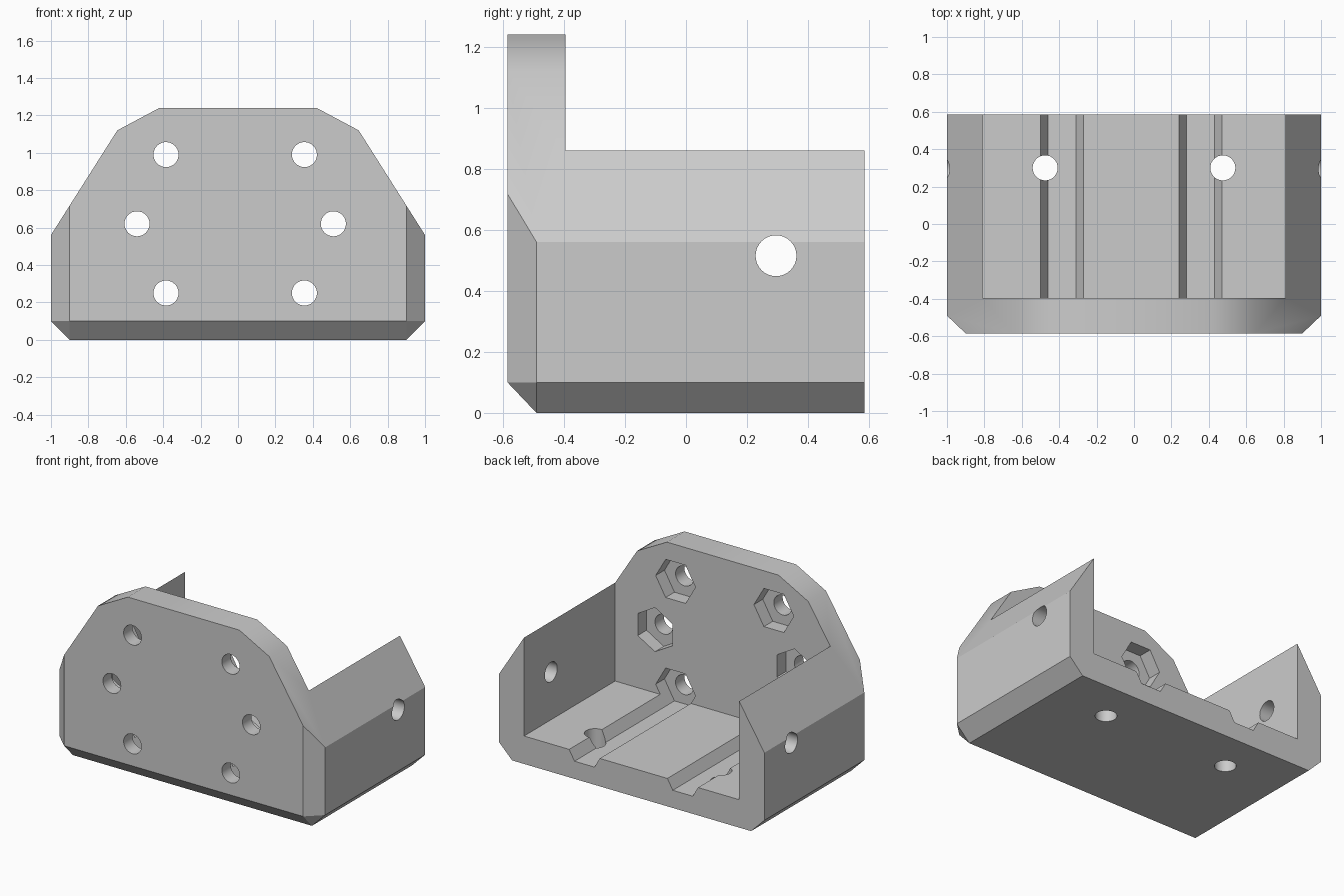
import bpy, bmesh, math
from mathutils import Matrix, Vector

if "Cube" in bpy.data.objects:
    bpy.data.objects.remove(bpy.data.objects["Cube"])

FRONT, BACK = -0.585, 0.585      # outer y limits
WALL_Y, POCKET_Y = -0.395, -0.49  # inner face of front wall, nut pocket floor
FLOOR, INNER_X, R = 0.19, 0.81, 0.067


def finish(name, bm):
    bmesh.ops.recalc_face_normals(bm, faces=bm.faces)
    mesh = bpy.data.meshes.new(name)
    bm.to_mesh(mesh)
    bm.free()
    ob = bpy.data.objects.new(name, mesh)
    bpy.context.collection.objects.link(ob)
    return ob


def prism(name, centre, axis, radius, length, sides, spin=0.0):
    """Closed prism along an axis, used as a cutter."""
    bm = bmesh.new()
    turn = Vector((0, 0, 1)).rotation_difference(Vector(axis)).to_matrix().to_4x4()
    mat = Matrix.Translation(centre) @ turn @ Matrix.Rotation(spin, 4, 'Z')
    bmesh.ops.create_cone(bm, cap_ends=True, segments=sides, radius1=radius,
                          radius2=radius, depth=length, matrix=mat)
    return finish(name, bm)


# Outer body: convex block with chamfered base, front corners and sloped top
slope_z = 0.56 + 0.1 * (1.12 - 0.56) / (1 - 0.645)
top = [(0.645, 1.12), (0.42, 1.24)]
sections = {
    BACK: [(0.9, 0), (1, 0.1), (1, 0.56)] + top,
    -0.49: [(0.9, 0), (1, 0.1), (1, 0.56)],
    FRONT: [(0.9, 0.1), (0.9, slope_z)] + top,
}
bm = bmesh.new()
for y, pts in sections.items():
    for x, z in pts:
        for s in (-1, 1):
            bm.verts.new((s * x, y, z))
bmesh.ops.convex_hull(bm, input=bm.verts)
bmesh.ops.dissolve_limit(bm, angle_limit=math.radians(1), verts=bm.verts, edges=bm.edges)
body = finish("mount_bracket", bm)

# Open tray behind the front wall
bm = bmesh.new()
size = Vector((2 * INNER_X, 1.4, 1.4))
mat = Matrix.Translation((0, WALL_Y + 0.7, FLOOR + 0.7)) @ Matrix.Diagonal(size).to_4x4()
bmesh.ops.create_cube(bm, size=1, matrix=mat)
cutters = [finish("tray_cutter", bm)]

# Six bolt holes with hexagonal nut pockets; the lower pockets run on as floor grooves
for x, z in [(-0.385, 0.99), (0.355, 0.99), (-0.54, 0.62), (0.51, 0.62),
             (-0.385, 0.25), (0.355, 0.25)]:
    cutters.append(prism("bolt_hole_cutter", (x, -0.5, z), (0, 1, 0), R, 0.6, 32))
    end = 0.8 if z < 0.3 else -0.2
    spin = 0 if z == 0.62 else math.pi / 6
    cutters.append(prism("nut_pocket_cutter", (x, (POCKET_Y + end) / 2, z), (0, 1, 0),
                         0.15, end - POCKET_Y, 6, spin))

# Side wall holes and floor holes
cutters.append(prism("side_hole_cutter", (0, 0.295, 0.515), (1, 0, 0), R, 2.4, 32))
for s in (-1, 1):
    cutters.append(prism("floor_hole_cutter", (s * 0.475, 0.3, 0.1), (0, 0, 1), R, 0.6, 32))

# Cut everything, then bake the result and drop the cutters
for c in cutters:
    mod = body.modifiers.new(c.name, 'BOOLEAN')
    mod.operation, mod.solver, mod.object = 'DIFFERENCE', 'EXACT', c
baked = bpy.data.meshes.new_from_object(body.evaluated_get(bpy.context.evaluated_depsgraph_get()))
body.modifiers.clear()
body.data = baked
for c in cutters:
    bpy.data.objects.remove(c)

# Plain grey, smooth only across shallow edges
grey = bpy.data.materials.new("plain_grey")
grey.diffuse_color = (0.6, 0.6, 0.6, 1)
grey.use_nodes = True
grey.node_tree.nodes["Principled BSDF"].inputs["Base Color"].default_value = grey.diffuse_color
baked.materials.clear()
baked.materials.append(grey)
bpy.context.view_layer.objects.active = body
body.select_set(True)
bpy.ops.object.shade_smooth_by_angle(angle=math.radians(30))
